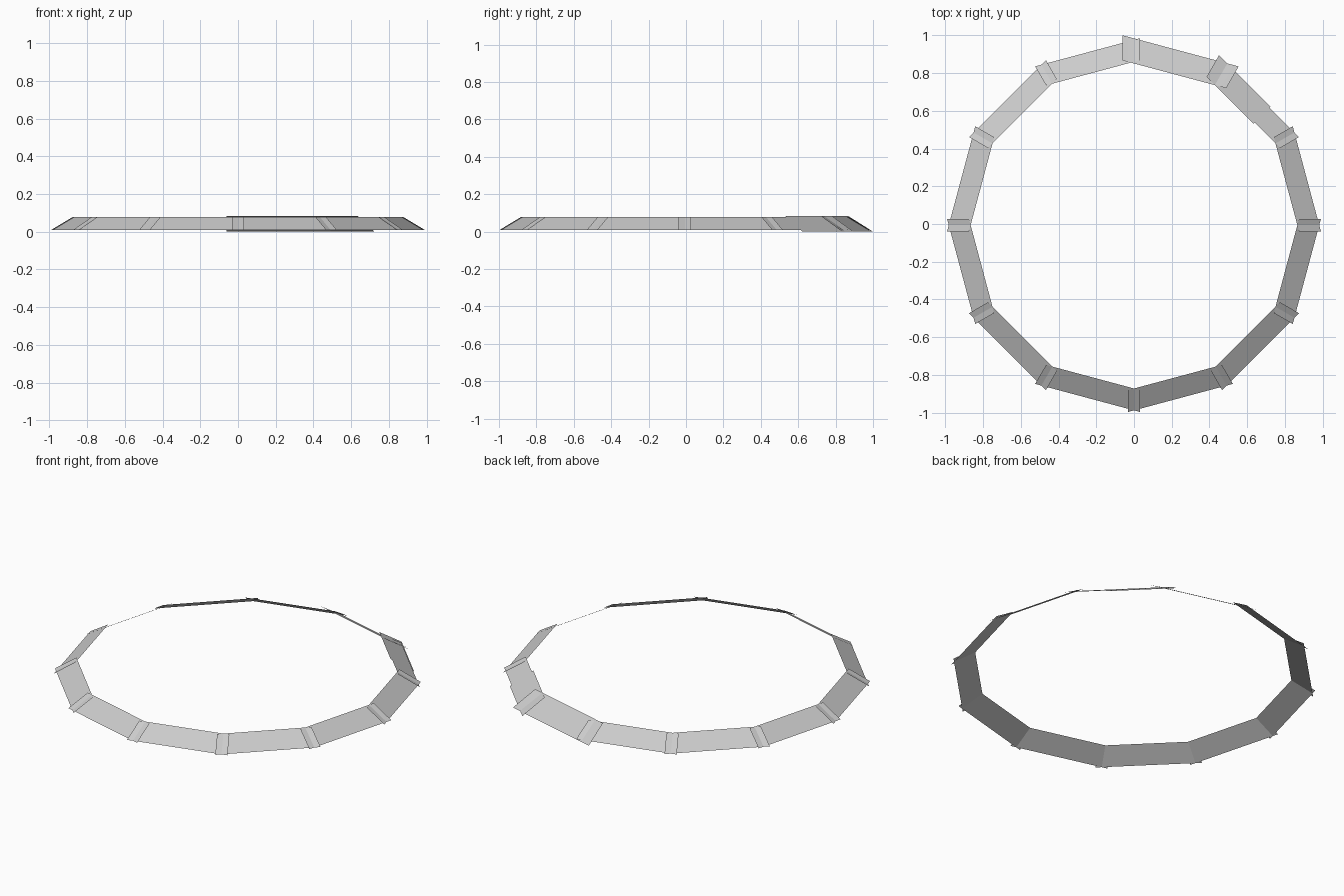
import bpy, bmesh
from math import radians, cos, sin, tan
from mathutils import Vector

if "Cube" in bpy.data.objects:
    bpy.data.objects.remove(bpy.data.objects["Cube"])

SIDES = 12
HALF = radians(180 / SIDES)
CY = -0.006          # ring centre, balances the longer overlay at the back


def panel(name, angle, r_out, r_in, z_low, z_high, lap_start, lap_end, square_end=None):
    """Sloped flat sheet facing the given angle; laps run past the ring corners,
    cut parallel to the corner line. square_end trims the sheet straight across."""
    a = radians(angle)
    outward = Vector((cos(a), sin(a), 0))
    along = Vector((sin(a), -cos(a), 0))      # clockwise direction

    def point(r, z, side, lap):
        if side > 0 and square_end is not None:
            u = square_end
        else:
            u = side * (r * sin(HALF) + lap / cos(HALF))
        return outward * r * cos(HALF) + along * u + Vector((0, CY, z))

    bm = bmesh.new()
    corners = [point(r_out, z_low, 1, lap_end), point(r_out, z_low, -1, lap_start),
               point(r_in, z_high, -1, lap_start), point(r_in, z_high, 1, lap_end)]
    face = bm.faces.new([bm.verts.new(c) for c in corners])
    bm.normal_update()
    if face.normal.z < 0:
        face.normal_flip()
    mesh = bpy.data.meshes.new(name)
    bm.to_mesh(mesh)
    bm.free()
    obj = bpy.data.objects.new(name, mesh)
    bpy.context.collection.objects.link(obj)
    return obj


# Twelve ring panels that cross each other slightly at the corners
for i in range(SIDES):
    panel(f"ring_panel_{i + 1}", 15 + 30 * i, 0.982, 0.866, 0.009, 0.079, 0.033, 0.033)

# Wider overlay strips at the back right, the second one stopping mid-panel
panel("overlay_strip_long", 75, 0.990, 0.857, 0.0, 0.084, 0.06, 0.06)
panel("overlay_strip_short", 45, 0.990, 0.857, 0.0, 0.084, 0.06, 0.0, square_end=0.068)
